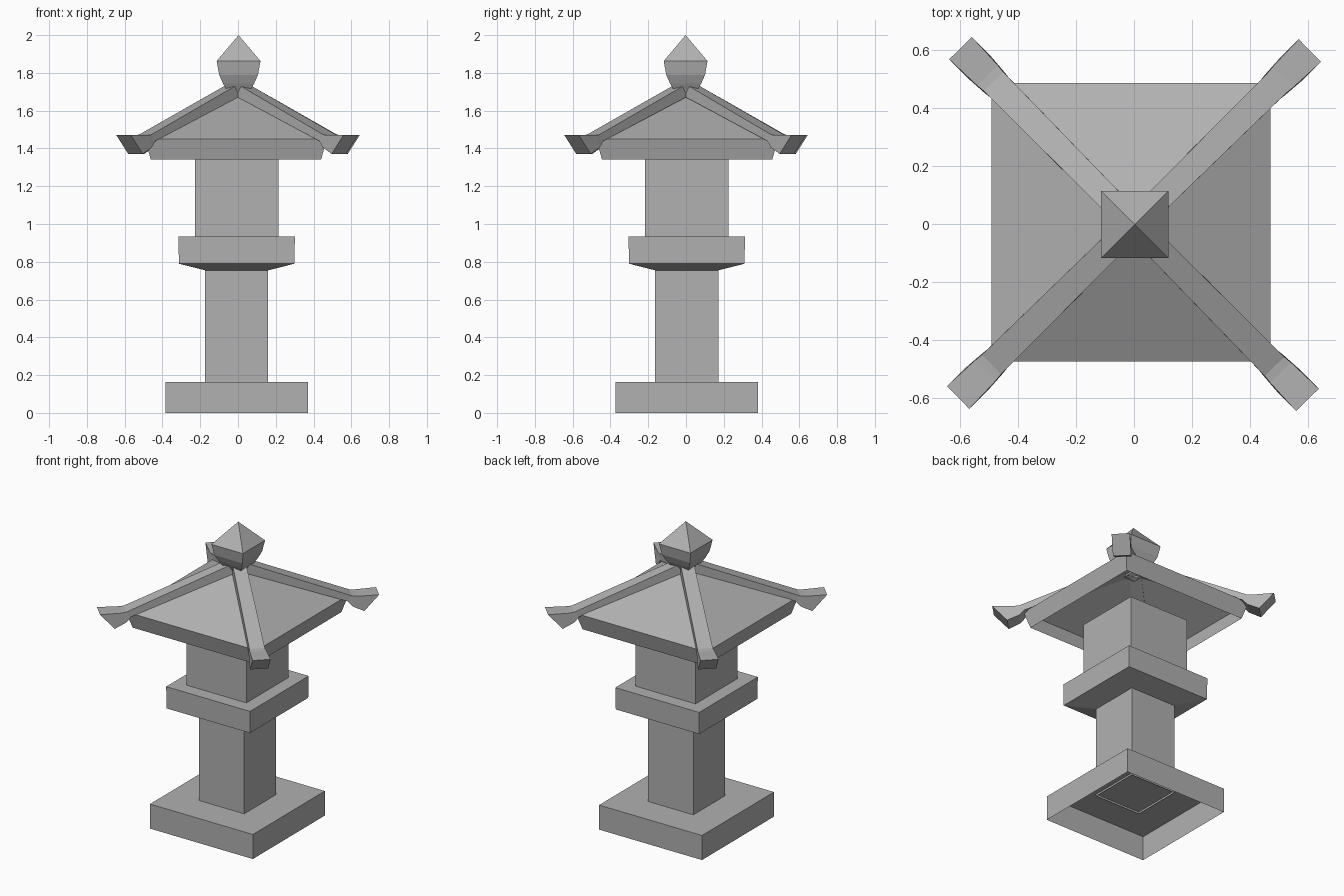
import bpy, bmesh, math
from mathutils import Vector

if "Cube" in bpy.data.objects:
    bpy.data.objects.remove(bpy.data.objects["Cube"])

# Dark stone grey
stone = bpy.data.materials.new("stone")
stone.diffuse_color = (0.44, 0.44, 0.44, 1)
stone.use_nodes = True
stone.node_tree.nodes["Principled BSDF"].inputs["Base Color"].default_value = stone.diffuse_color


def make_object(name, bm):
    bmesh.ops.recalc_face_normals(bm, faces=bm.faces)
    mesh = bpy.data.meshes.new(name)
    bm.to_mesh(mesh)
    bm.free()
    mesh.materials.append(stone)
    obj = bpy.data.objects.new(name, mesh)
    bpy.context.collection.objects.link(obj)
    return obj


def bridge(bm, loops):
    for a, b in zip(loops, loops[1:]):
        for i in range(4):
            j = (i + 1) % 4
            bm.faces.new((a[i], a[j], b[j], b[i]))


def square_loft(name, centre, rings):
    """Stack of square rings (half width, z), open below, closed on top; half width 0 ends in a point."""
    bm = bmesh.new()
    cx, cy = centre
    loops = [[bm.verts.new((cx + sx * h, cy + sy * h, z))
              for sx, sy in ((-1, -1), (1, -1), (1, 1), (-1, 1))] for h, z in rings]
    bridge(bm, loops)
    if rings[-1][0] > 0:
        bm.faces.new(loops[-1])
    bmesh.ops.remove_doubles(bm, verts=bm.verts, dist=1e-5)
    return make_object(name, bm)


def roof_ridge(name, angle, stations):
    """Box-section bar running outward; station = r top, z top, r bottom, z bottom, half width."""
    bm = bmesh.new()
    out = Vector((math.cos(angle), math.sin(angle), 0))
    side = Vector((-out.y, out.x, 0))
    loops = [[bm.verts.new(out * r + side * k * w + Vector((0, 0, z)))
              for r, z, k in ((rt, zt, 1), (rt, zt, -1), (rb, zb, -1), (rb, zb, 1))]
             for rt, zt, rb, zb, w in stations]
    bridge(bm, loops)
    bm.faces.new(loops[0])
    bm.faces.new(loops[-1])
    return make_object(name, bm)


C = (-0.007, 0.004)

# Base slab, open underneath
square_loft("base", C, [(0.378, 0), (0.378, 0.163)])

# Post
square_loft("post", C, [(0.167, 0.15), (0.167, 0.755)])

# Platform with sloped underside
square_loft("platform", C, [(0.16, 0.753), (0.306, 0.79), (0.308, 0.935)])

# Light chamber
square_loft("light_chamber", C, [(0.221, 0.93), (0.221, 1.345)])

# Hollow hip roof with slanted eaves
square_loft("roof", (-0.011, 0.006), [(0.451, 1.341), (0.481, 1.45), (0, 1.70)])

# Four corner ridges with flared, levelled ends
stations = [
    (0.05, 1.735, 0.03, 1.675, 0.041),
    (0.69, 1.473, 0.66, 1.44, 0.047),
    (0.72, 1.47, 0.69, 1.405, 0.05),
    (0.852, 1.472, 0.762, 1.371, 0.055),
]
for i in range(4):
    roof_ridge(f"roof_ridge_{i + 1}", math.radians(44.6 + 90 * i), stations)

# Finial bud
square_loft("finial", (0.003, -0.002),
            [(0.04, 1.66), (0.066, 1.715), (0.083, 1.745), (0.103, 1.79), (0.116, 1.863), (0, 2.0)])
